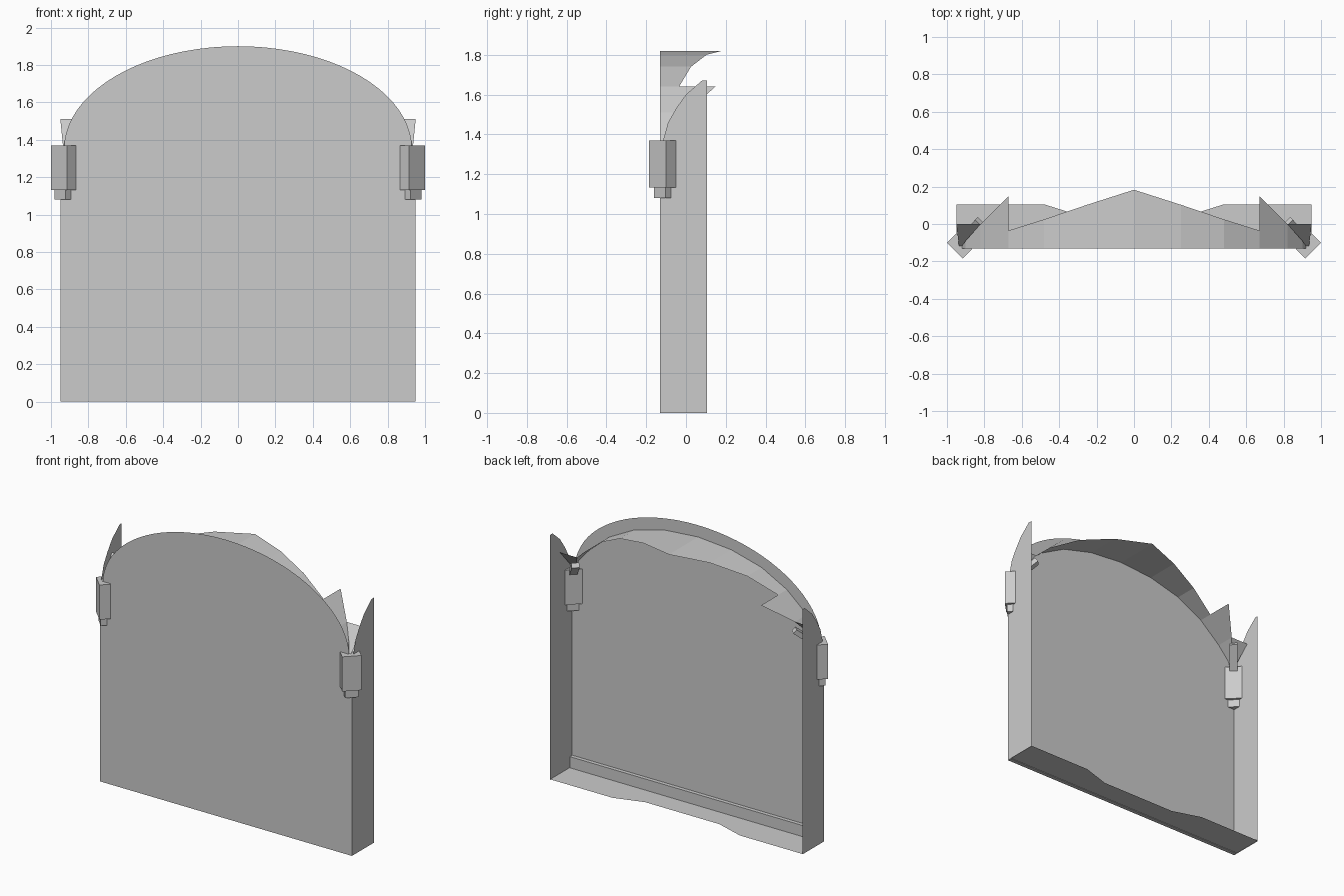
import bpy, math
from mathutils import Vector

if "Cube" in bpy.data.objects:
    bpy.data.objects.remove(bpy.data.objects["Cube"])

FRONT, BACK, SIDE = -0.13, 0.105, 0.95


def mesh_object(name, verts, faces, mirror=False):
    """Make a mesh object, optionally mirrored across x = 0."""
    me = bpy.data.meshes.new(name)
    me.from_pydata(verts, [], faces)
    me.update()
    ob = bpy.data.objects.new(name, me)
    bpy.context.collection.objects.link(ob)
    if mirror:
        ob.modifiers.new("mirror", 'MIRROR')
    return ob


def box(name, centre, ax, ay, az, mirror=False):
    """Box from a centre and three half-extent vectors."""
    c, ax, ay, az = Vector(centre), Vector(ax), Vector(ay), Vector(az)
    v = [c + ax * i + ay * j + az * k
         for k in (-1, 1) for i, j in ((-1, -1), (1, -1), (1, 1), (-1, 1))]
    f = [(3, 2, 1, 0), (4, 5, 6, 7), (0, 1, 5, 4),
         (1, 2, 6, 5), (2, 3, 7, 6), (3, 0, 4, 7)]
    return mesh_object(name, v, f, mirror)


# Arched front panel
arch = [(0.93 * math.cos(math.pi * i / 40), FRONT,
         1.35 + 0.55 * math.sin(math.pi * i / 40)) for i in range(41)]
panel = [(-SIDE, FRONT, 0), (SIDE, FRONT, 0), (SIDE, FRONT, 1.34)]
panel += arch + [(-SIDE, FRONT, 1.34)]
mesh_object("front_panel", panel, [range(len(panel))])

# Side wings with a curved upper edge
wing = [(FRONT, 0), (BACK, 0), (BACK, 1.67), (0.08, 1.67), (0, 1.60),
        (-0.05, 1.53), (-0.09, 1.46), (-0.115, 1.37), (FRONT, 1.34)]
mesh_object("side_wing", [(SIDE, y, z) for y, z in wing],
            [range(len(wing))], True)

# Floor sheet with a shallow notch at the back
half = [(SIDE, BACK), (0.48, BACK), (0.28, 0.042)]
outline = [(-SIDE, FRONT), (SIDE, FRONT)] + half + [(-x, y) for x, y in reversed(half)]
mesh_object("floor_sheet", [(x, y, 0.004) for x, y in outline],
            [range(len(outline))])

# Bar along the inner bottom edge
box("bottom_bar", (0, -0.116, 0.04), (0.948, 0, 0), (0, 0.013, 0), (0, 0, 0.04))

# Torn canopy under the arch: x, ragged back y, z
canopy = [(0, 0.183, 1.82), (0.25, 0.103, 1.80), (0.48, 0.025, 1.74),
          (0.67, -0.035, 1.64), (0.67, 0.148, 1.64), (0.82, 0, 1.51),
          (0.90, -0.09, 1.42), (0.922, -0.12, 1.36)]
verts = [p for x, y, z in canopy for p in ((x, FRONT, z), (x, y, z))]
faces = [(2 * i, 2 * i + 2, 2 * i + 3, 2 * i + 1)
         for i in range(len(canopy) - 1) if i != 3]
mesh_object("canopy", verts, faces, True)

# Small slanted flap beside each end of the canopy
mesh_object("corner_flap", [(0.82, 0, 1.51), (0.95, 0, 1.51),
                            (0.935, -0.125, 1.36), (0.915, -0.125, 1.36)],
            [(0, 1, 2, 3)], True)

# Diagonal corner blocks with a stub below and a strut leaning inward
r = math.sqrt(0.5)
along, out = Vector((r, r, 0)), Vector((r, -r, 0))
box("corner_block", (0.933, -0.118, 1.25), along * 0.06, out * 0.035,
    (0, 0, 0.118), True)
box("corner_stub", (0.937, -0.118, 1.115), along * 0.042, out * 0.02,
    (0, 0, 0.035), True)
start, end = Vector((0.925, -0.105, 1.34)), Vector((0.825, 0.012, 1.46))
axis = (end - start) / 2
box("corner_strut", (start + end) / 2, along * 0.025,
    axis.cross(along).normalized() * 0.016, axis, True)
